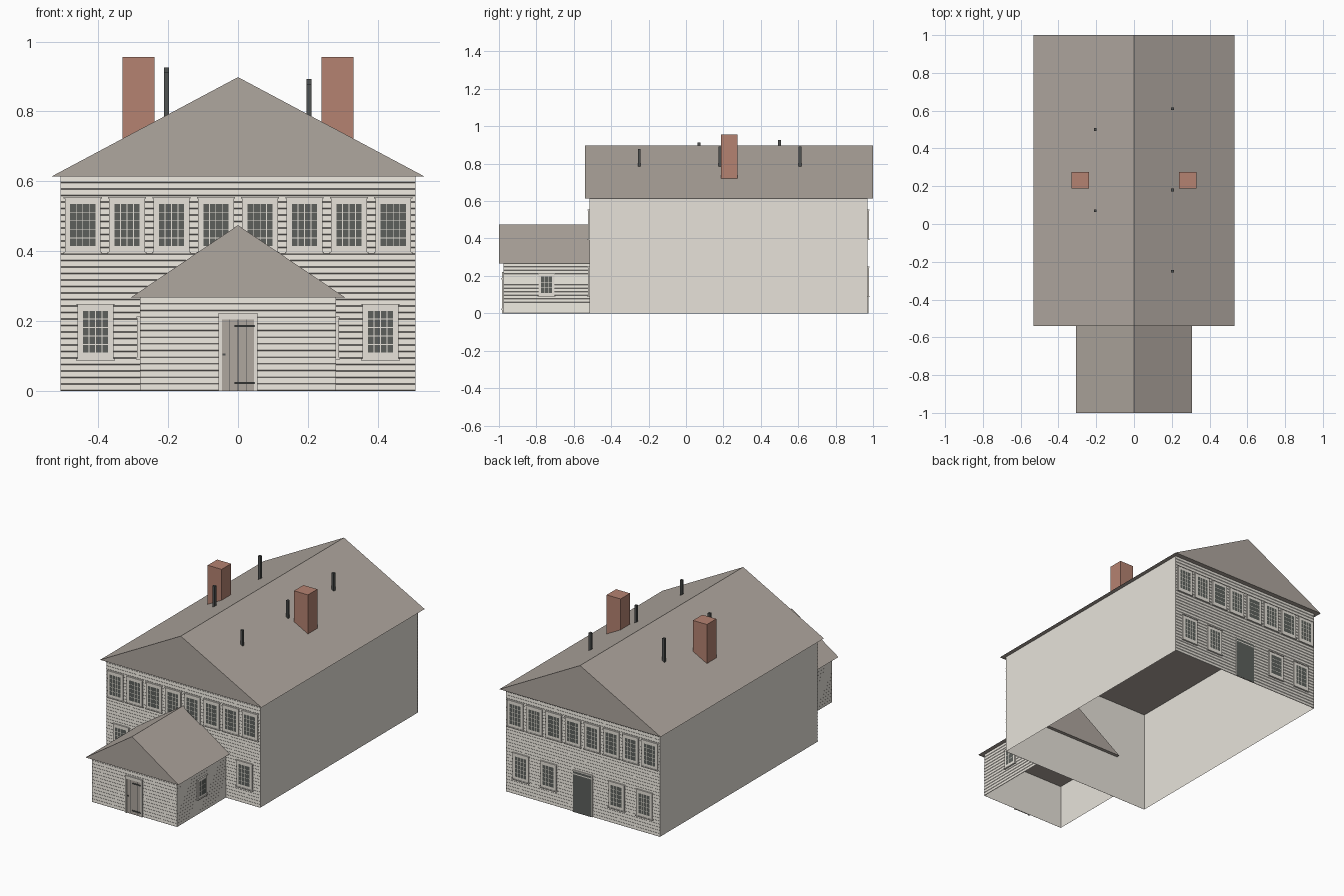
import bpy, bmesh
from math import radians
from mathutils import Matrix, Vector

if "Cube" in bpy.data.objects:
    bpy.data.objects.remove(bpy.data.objects["Cube"])


def material(name, r, g, b):
    m = bpy.data.materials.new(name)
    m.use_nodes = True
    m.diffuse_color = (r, g, b, 1)
    m.node_tree.nodes["Principled BSDF"].inputs["Base Color"].default_value = (r, g, b, 1)
    return m


PAINT = material("pale_paint", 0.8, 0.765, 0.7)
ROOF = material("weathered_roof", 0.43, 0.385, 0.345)
DOOR = material("door_wood", 0.43, 0.385, 0.345)
GLASS = material("dark_glass", 0.11, 0.118, 0.108)
IRON = material("dark_iron", 0.08, 0.085, 0.083)
BRICK = material("red_brick", 0.46, 0.225, 0.165)


def finish(name, bm, *mats):
    me = bpy.data.meshes.new(name)
    bm.to_mesh(me)
    bm.free()
    for m in mats:
        me.materials.append(m)
    ob = bpy.data.objects.new(name, me)
    bpy.context.collection.objects.link(ob)
    return ob


def add_box(bm, lo, hi, slot=0):
    lo, hi = Vector(lo), Vector(hi)
    mat = Matrix.Translation((lo + hi) / 2) @ Matrix.Diagonal((*(hi - lo), 1))
    verts = bmesh.ops.create_cube(bm, size=1, matrix=mat)["verts"]
    for f in {f for v in verts for f in v.link_faces}:
        f.material_index = slot


def box(name, lo, hi, mat):
    bm = bmesh.new()
    add_box(bm, lo, hi)
    return finish(name, bm, mat)


def add_strip(bm, x0, x1, za, ya, zb, yb, slot=0):
    pts = [(x0, ya, za), (x1, ya, za), (x1, yb, zb), (x0, yb, zb)]
    bm.faces.new([bm.verts.new(p) for p in pts]).material_index = slot


# Wall frames: local x runs along the wall, -y points out of it
def on_wall(x, y, angle):
    return Matrix.Translation((x, y, 0)) @ Matrix.Rotation(radians(angle), 4, "Z")


def wall_shell(name, half, y0, y1, h, open_back):
    bm = bmesh.new()
    plan = [(-half, y1), (-half, y0), (half, y0), (half, y1)]
    low = [bm.verts.new((x, y, 0)) for x, y in plan]
    top = [bm.verts.new((x, y, h)) for x, y in plan]
    for i in range(3 if open_back else 4):
        j = (i + 1) % 4
        bm.faces.new((low[i], low[j], top[j], top[i]))
    finish(name, bm, PAINT)


# Clapboards: sloped boards, each with a thin ledge below
def siding(name, frame, half, h, rows):
    bm = bmesh.new()
    pitch, ledge = h / rows, 0.002
    for i in range(rows):
        z = i * pitch
        add_strip(bm, -half, half, z, -0.001, z + ledge, -0.003)
        add_strip(bm, -half, half, z + ledge, -0.003, z + pitch, -0.001)
    finish(name, bm, PAINT).matrix_world = frame


def window(name, frame, x, z0, z1, width, cols, rows):
    bm = bmesh.new()
    w, back = width / 2, -0.0005
    add_box(bm, (x - w, -0.009, z0), (x + w, back, z1))
    add_box(bm, (x - w - 0.004, -0.012, z0 - 0.006), (x + w + 0.004, back, z0))
    add_box(bm, (x - w - 0.003, -0.011, z1), (x + w + 0.003, back, z1 + 0.004))
    # panes
    mx, mz, bar = width * 0.14, (z1 - z0) * 0.1, 0.0024
    px, pz = (width - 2 * mx) / cols, (z1 - z0 - 2 * mz) / rows
    for c in range(cols):
        for r in range(rows):
            a, b = x - w + mx + c * px, z0 + mz + r * pz
            add_strip(bm, a + bar / 2, a + px - bar / 2,
                      b + bar / 2, -0.0098, b + pz - bar / 2, -0.0098, 1)
    finish(name, bm, PAINT, GLASS).matrix_world = frame


def gable_roof(name, half, y0, y1, eave, ridge):
    bm = bmesh.new()
    tri = [bm.verts.new(p) for p in ((-half, y0, eave), (half, y0, eave), (0, y0, ridge))]
    face = bm.faces.new(tri)
    ext = bmesh.ops.extrude_face_region(bm, geom=[face], use_keep_orig=True)["geom"]
    for v in (g for g in ext if isinstance(g, bmesh.types.BMVert)):
        v.co.y = y1
    bmesh.ops.recalc_face_normals(bm, faces=bm.faces)
    finish(name, bm, ROOF)


# Main house and front porch, both open underneath
FRONT, BACK, PORCH = -0.515, 0.97, -0.975
wall_shell("house_walls", 0.508, FRONT, BACK, 0.615, False)
wall_shell("porch_walls", 0.28, PORCH, FRONT, 0.268, True)
gable_roof("house_roof", 0.533, -0.54, 1.0, 0.614, 0.898)
gable_roof("porch_roof", 0.307, -1.0, -0.495, 0.267, 0.474)

front = on_wall(0, FRONT, 0)
back = on_wall(0, BACK, 180)
porch_front = on_wall(0, PORCH, 0)
mid = (PORCH + FRONT) / 2
sides = {"left": on_wall(0.28, mid, 90), "right": on_wall(-0.28, mid, -90)}

siding("front_siding", front, 0.508, 0.614, 33)
siding("back_siding", back, 0.508, 0.614, 33)
siding("porch_front_siding", porch_front, 0.28, 0.267, 14)
for side, frame in sides.items():
    siding(f"porch_{side}_siding", frame, (FRONT - PORCH) / 2, 0.267, 14)
    shift = -0.001 if side == "left" else 0.001
    window(f"porch_{side}_window", frame, shift, 0.095, 0.208, 0.086, 3, 3)

# Upper window rows, then the ground floor windows
for label, frame, lower in (("front", front, (0.408,)), ("back", back, (0.408, 0.225))):
    for i in range(8):
        window(f"{label}_upper_window_{i + 1}", frame, (i - 3.5) * 0.127,
               0.398, 0.551, 0.103, 4, 5)
    for x in lower:
        for s in (-1, 1):
            window(f"{label}_lower_window", frame, s * x, 0.093, 0.245, 0.104, 4, 5)

# Front door with frame, board joints, strap hinges and latch
bm = bmesh.new()
for s in (-1, 1):
    a, b = sorted((s * 0.046, s * 0.056))
    add_box(bm, (a, -0.01, 0), (b, -0.0005, 0.204))
add_box(bm, (-0.056, -0.01, 0.204), (0.056, -0.0005, 0.222))
finish("door_frame", bm, PAINT).matrix_world = porch_front
bm = bmesh.new()
add_box(bm, (-0.046, -0.006, 0), (0.046, -0.0005, 0.204))
for x in (-0.025, 0, 0.025):
    add_strip(bm, x - 0.001, x + 0.001, 0, -0.0065, 0.204, -0.0065, 1)
for z in (0.022, 0.185):
    add_box(bm, (-0.01, -0.011, z - 0.003), (0.048, -0.005, z + 0.003), 1)
add_box(bm, (-0.044, -0.01, 0.101), (-0.036, -0.005, 0.107), 1)
finish("front_door", bm, DOOR, IRON).matrix_world = porch_front

# Back doorway with dark opening and a light over it
bm = bmesh.new()
add_box(bm, (-0.066, -0.007, 0), (0.066, -0.0005, 0.25))
add_strip(bm, -0.062, 0.062, 0, -0.008, 0.225, -0.008, 1)
add_strip(bm, -0.062, 0.062, 0.231, -0.008, 0.244, -0.008, 1)
finish("back_doorway", bm, PAINT, GLASS).matrix_world = back

# Chimneys and vent pipes
for side, s in (("left", 1), ("right", -1)):
    x = s * 0.285
    box(f"{side}_chimney", (x - 0.046, 0.187, 0.7), (x + 0.046, 0.276, 0.955), BRICK)
for x, y, top in ((-0.205, 0.5, 0.926), (-0.205, 0.07, 0.912), (0.203, 0.61, 0.892),
                  (0.203, 0.18, 0.892), (0.203, -0.25, 0.879)):
    box("vent_pipe", (x - 0.0075, y - 0.0075, 0.77), (x + 0.0075, y + 0.0075, top), IRON)
